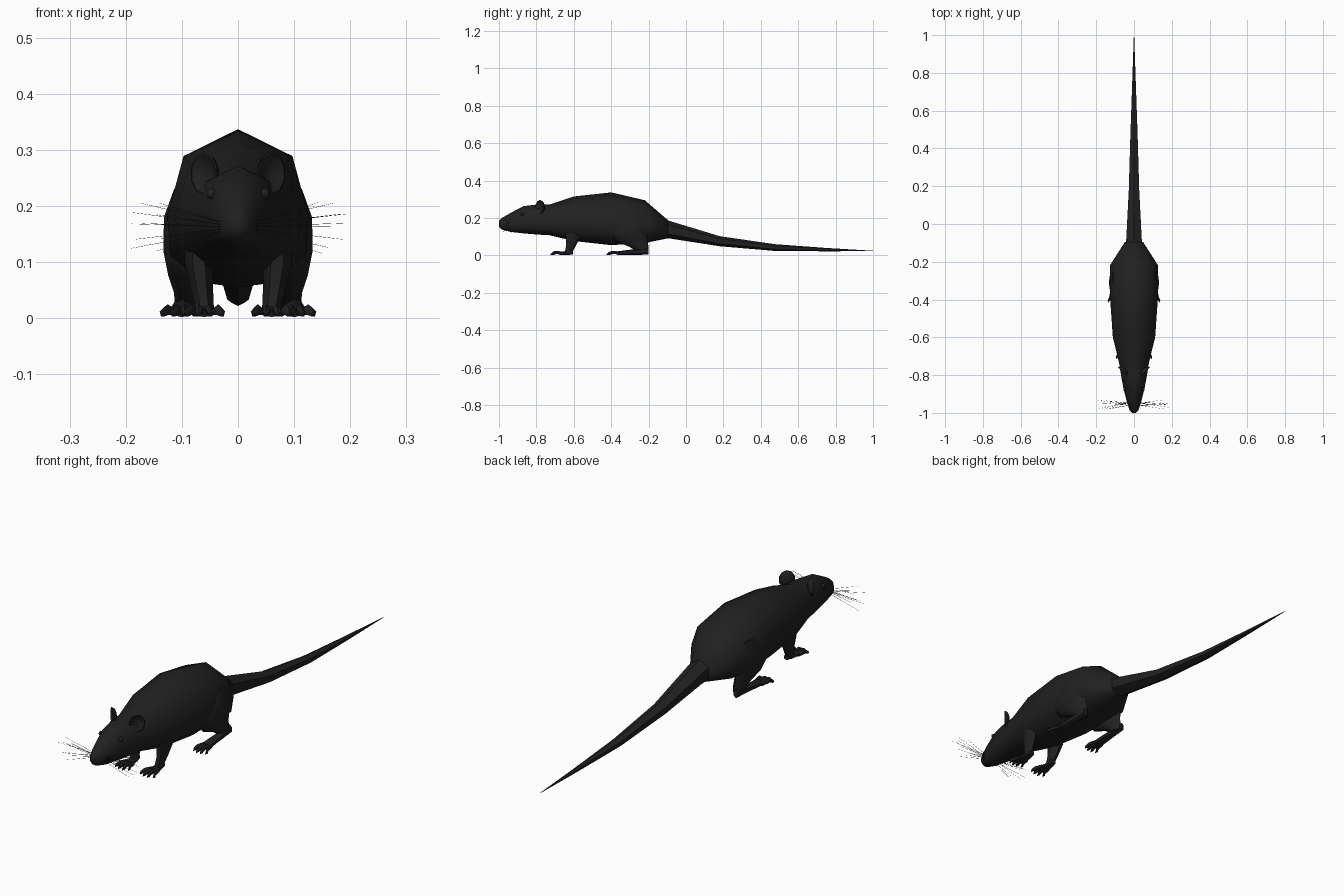
import bpy, bmesh, math, random
from mathutils import Vector, Matrix

if "Cube" in bpy.data.objects:
    bpy.data.objects.remove(bpy.data.objects["Cube"])

random.seed(4)

fur = bpy.data.materials.new("black fur")
fur.diffuse_color = (0.015, 0.015, 0.015, 1)
fur.use_nodes = True
fur.node_tree.nodes["Principled BSDF"].inputs["Base Color"].default_value = fur.diffuse_color


def finish(bm, name, angle=50):
    bmesh.ops.recalc_face_normals(bm, faces=bm.faces)
    me = bpy.data.meshes.new(name)
    bm.to_mesh(me)
    bm.free()
    me.materials.append(fur)
    for p in me.polygons:
        p.use_smooth = True
    me.set_sharp_from_angle(angle=math.radians(angle))
    ob = bpy.data.objects.new(name, me)
    bpy.context.collection.objects.link(ob)
    return ob


def bridge(bm, rings):
    """Skin a list of equal rings of points and cap both ends."""
    vs = [[bm.verts.new(p) for p in r] for r in rings]
    n = len(vs[0])
    for a, b in zip(vs, vs[1:]):
        for i in range(n):
            j = (i + 1) % n
            bm.faces.new((a[i], a[j], b[j], b[i]))
    bm.faces.new(vs[0])
    bm.faces.new(vs[-1])


def ellipse(c, a, b, axis, sides):
    pts = []
    for i in range(sides):
        t = math.tau * i / sides
        u, v = a * math.sin(t), b * math.cos(t)
        pts.append(Vector(c) + (Vector((u, 0, v)) if axis == 'y' else Vector((u, v, 0))))
    return pts


def loft(name, rows, axis, sides):
    """rows: x, y, z, half width, half height (or half depth)"""
    bm = bmesh.new()
    bridge(bm, [ellipse(r[:3], r[3], r[4], axis, sides) for r in rows])
    return finish(bm, name)


# Body and head: one faceted section scaled along the spine
half = [(0, 1), (.77, .83), (1, .45), (.95, .2), (.5, .03), (0, 0)]
section = half + [(-u, v) for u, v in reversed(half[1:-1])]
spine = [  # y, top, bottom, half width
    (-1.0, .185, .155, .010),
    (-.985, .20, .138, .024),
    (-.94, .226, .126, .038),
    (-.87, .263, .118, .056),
    (-.80, .272, .112, .069),
    (-.73, .272, .108, .080),
    (-.60, .315, .077, .112),
    (-.40, .337, .055, .126),
    (-.22, .295, .066, .128),
    (-.095, .187, .092, .048)]
bm = bmesh.new()
bridge(bm, [[(u * w, y, b + v * (t - b)) for u, v in section] for y, t, b, w in spine])
finish(bm, "body_and_head", 70)

# Tail
loft("tail", [(0, -.13, .145, .052, .05), (0, -.09, .138, .048, .047),
              (0, .18, .076, .032, .027), (0, .475, .042, .022, .018),
              (0, .75, .031, .011, .009), (0, 1.0, .024, .001, .001)], 'y', 6)

# Nose pad
loft("nose", [(0, -.998, .173, .008, .008), (0, -.985, .172, .017, .016),
              (0, -.96, .17, .015, .014)], 'y', 6)


def foot(name, x, heel, palm, tip, hw, heel_h, turn):
    loft(name, [(x, heel, .004 + heel_h, hw * .5, heel_h),
                (x, (heel + palm) / 2, .003 + heel_h * .75, hw * .75, heel_h * .75),
                (x, palm, .012, hw, .010)], 'y', 6)
    # Toes fan out from the front of the palm
    for i in range(4):
        k = (i - 1.5) / 1.5
        x0, x1 = x + k * hw * .72, x + k * hw * 1.2 + turn
        end = tip + abs(k) * .014
        loft(name + "_toe", [(x0, palm + .015, .012, .007, .008),
                             ((x0 + x1) / 2, (palm + end) / 2, .015, .0075, .010),
                             (x1, end + .012, .010, .006, .008),
                             (x1, end, .005, .001, .002)], 'y', 5)


for s, side in ((-1, "left"), (1, "right")):
    # Front leg
    loft("front_leg_" + side, [(s * .070, -.59, .17, .026, .06),
                               (s * .070, -.605, .10, .026, .042),
                               (s * .065, -.615, .055, .021, .028),
                               (s * .061, -.625, .028, .018, .023),
                               (s * .060, -.635, .008, .018, .022)], 'z', 7)
    foot("front_foot_" + side, s * .060, -.605, -.675, -.73, .026, .012, 0)

    # Hind leg with heavy thigh
    loft("hind_leg_" + side, [(s * .092, -.28, .23, .022, .06),
                              (s * .098, -.30, .18, .034, .095),
                              (s * .098, -.31, .12, .035, .105),
                              (s * .094, -.29, .075, .030, .085),
                              (s * .092, -.25, .045, .022, .050),
                              (s * .094, -.228, .012, .018, .026)], 'z', 8)
    foot("hind_foot_" + side, s * .100, -.20, -.365, -.43, .024, .020, s * .005)

    # Ear: cupped disc turned outward
    bm = bmesh.new()
    rim = [Vector((.034 * math.sin(math.tau * i / 10), 0, .039 * math.cos(math.tau * i / 10)))
           for i in range(10)]
    bridge(bm, [[p * .35 + Vector((0, .014, 0)) for p in rim],
                [p * .8 + Vector((0, .008, 0)) for p in rim],
                [p + Vector((0, -.004, 0)) for p in rim],
                [p * .9 + Vector((0, -.005, 0)) for p in rim],
                [p * .4 + Vector((0, .007, 0)) for p in rim]])
    ear = finish(bm, "ear_" + side, 40)
    ear.matrix_world = (Matrix.Translation((s * .058, -.778, .258))
                        @ Matrix.Rotation(s * math.radians(45), 4, 'Z'))

    # Eye
    bm = bmesh.new()
    bmesh.ops.create_uvsphere(bm, u_segments=10, v_segments=6, radius=.010)
    finish(bm, "eye_" + side).location = (s * .047, -.875, .222)

    # Whiskers
    bm = bmesh.new()
    for i in range(10):
        z0 = .155 + .004 * (i % 5)
        a = Vector((s * .028, -.96 + .012 * (i // 5), z0))
        b = Vector((s * random.uniform(.13, .195), random.uniform(-.985, -.92),
                    .165 + (i % 5 - 2) * .022 + random.uniform(-.006, .006)))
        d = b - a
        mat = Matrix.Translation((a + b) / 2) @ d.to_track_quat('Z', 'Y').to_matrix().to_4x4()
        bmesh.ops.create_cone(bm, cap_ends=True, segments=3, radius1=.0008,
                              radius2=.0003, depth=d.length, matrix=mat)
    finish(bm, "whiskers_" + side)
